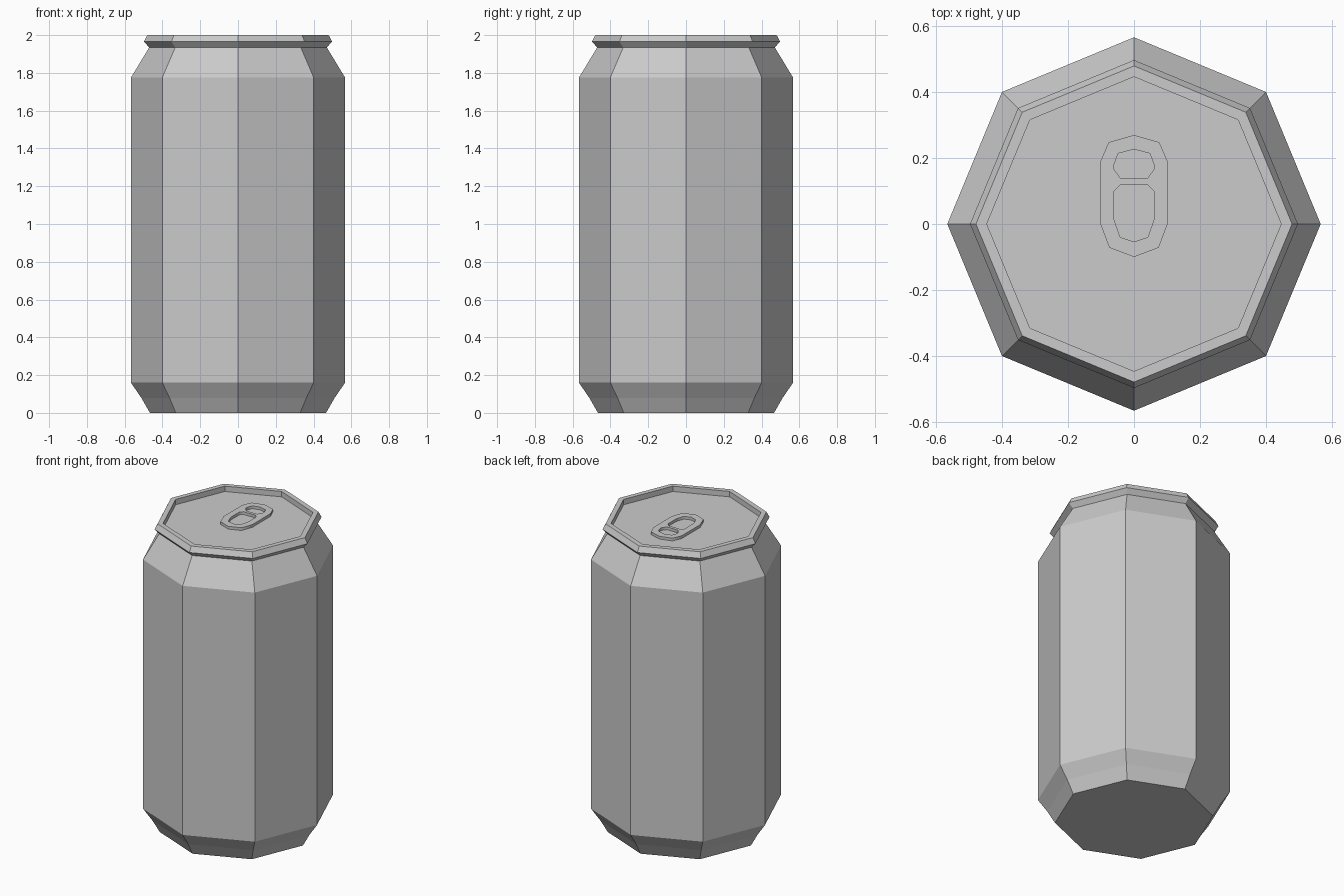
import bpy, bmesh
from math import cos, sin, tau

if "Cube" in bpy.data.objects:
    bpy.data.objects.remove(bpy.data.objects["Cube"])

SIDES = 8
LID_Z = 1.965


def lathe(name, profile):
    """Spin a (radius, z) profile into an eight-sided solid capped at both ends."""
    bm = bmesh.new()
    rings = [[bm.verts.new((r * cos(tau * i / SIDES), r * sin(tau * i / SIDES), z))
              for i in range(SIDES)] for r, z in profile]
    for a, b in zip(rings, rings[1:]):
        for i in range(SIDES):
            j = (i + 1) % SIDES
            bm.faces.new((a[i], a[j], b[j], b[i]))
    bm.faces.new(rings[0][::-1])
    bm.faces.new(rings[-1])
    mesh = bpy.data.meshes.new(name)
    bm.to_mesh(mesh)
    bm.free()
    obj = bpy.data.objects.new(name, mesh)
    bpy.context.collection.objects.link(obj)
    return obj


def mirrored(half):
    """Close a right-hand outline (top to bottom) by mirroring it across x = 0."""
    return half + [(-x, y) for x, y in reversed(half) if x > 0]


def plate(name, outlines, z0, z1):
    """Extruded flat plate; outlines after the first become holes."""
    curve = bpy.data.curves.new(name, 'CURVE')
    curve.dimensions = '2D'
    curve.fill_mode = 'BOTH'
    curve.extrude = (z1 - z0) / 2
    for pts in outlines:
        s = curve.splines.new('POLY')
        s.points.add(len(pts) - 1)
        for p, (x, y) in zip(s.points, pts):
            p.co = (x, y, 0, 1)
        s.use_cyclic_u = True
    obj = bpy.data.objects.new(name, curve)
    obj.location.z = (z0 + z1) / 2
    bpy.context.collection.objects.link(obj)
    bpy.ops.object.select_all(action='DESELECT')
    obj.select_set(True)
    bpy.context.view_layer.objects.active = obj
    bpy.ops.object.convert(target='MESH')
    return bpy.context.view_layer.objects.active


# Can: tapered base, straight wall, shoulder, rolled rim and recessed lid
lathe("can_body", [(0.466, 0), (0.512, 0.08), (0.567, 0.16), (0.567, 1.775),
                   (0.47, 1.935), (0.498, 1.965), (0.48, 2.0),
                   (0.447, 2.0), (0.447, LID_Z)])

# Pull tab with a small finger hole and a larger rivet opening
outer = mirrored([(0, 0.27), (0.077, 0.248), (0.102, 0.19),
                  (0.102, 0), (0.075, -0.072), (0, -0.10)])
back_hole = mirrored([(0, 0.227), (0.048, 0.214), (0.06, 0.182),
                      (0.06, 0.165), (0.04, 0.138)])
front_hole = mirrored([(0.042, 0.118), (0.06, 0.10), (0.06, 0.012),
                       (0.042, -0.04), (0, -0.054)])
plate("pull_tab", [outer, back_hole, front_hole], LID_Z, LID_Z + 0.018)
